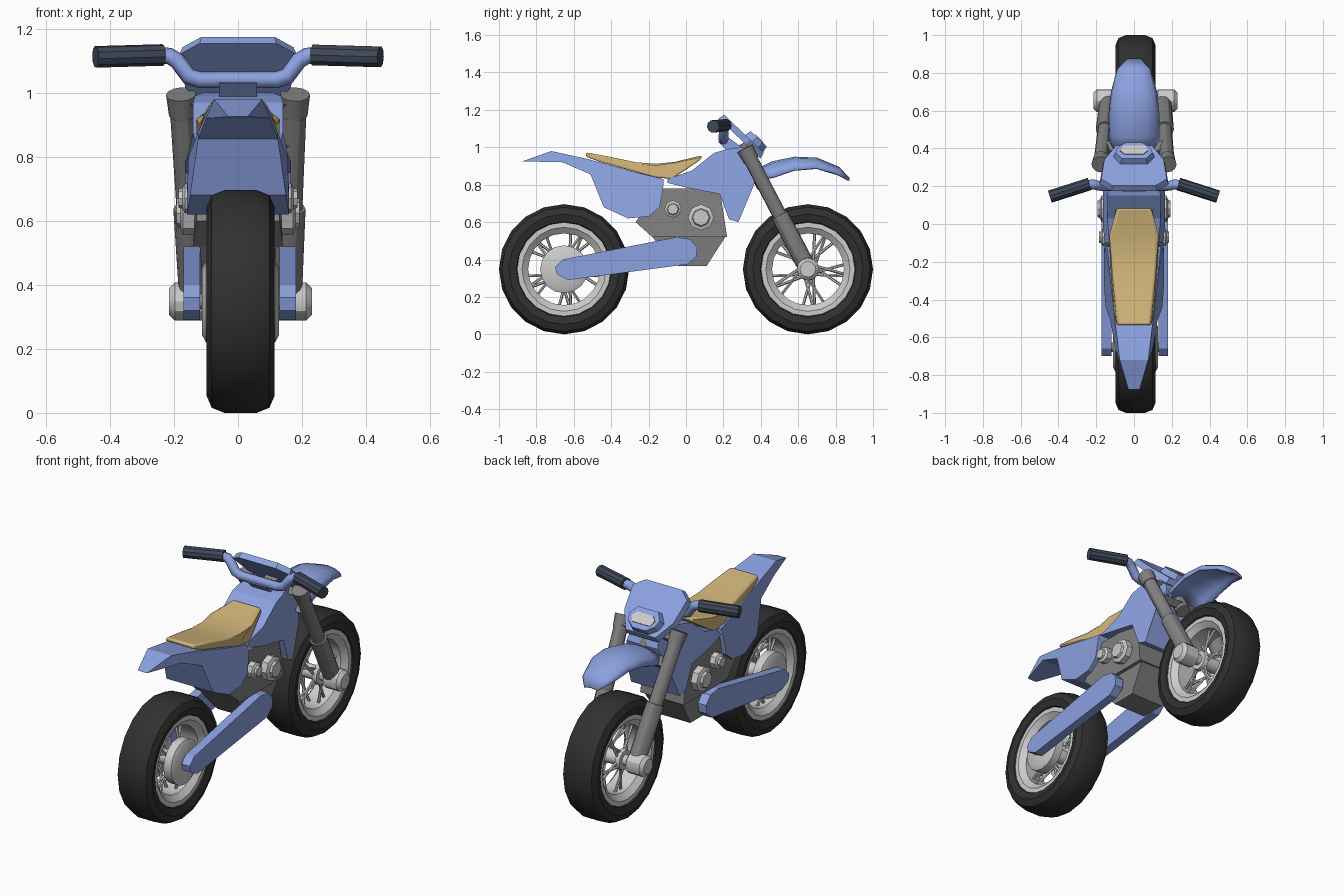
import bpy, bmesh
from math import sin, cos, pi, radians
from mathutils import Vector

if "Cube" in bpy.data.objects:
    bpy.data.objects.remove(bpy.data.objects["Cube"])


def material(name, rgb):
    m = bpy.data.materials.new(name)
    m.diffuse_color = (*rgb, 1)
    m.use_nodes = True
    m.node_tree.nodes["Principled BSDF"].inputs["Base Color"].default_value = m.diffuse_color
    return m


BLUE = material("blue", (0.26, 0.36, 0.75))
TAN = material("tan", (0.63, 0.46, 0.19))
RUBBER = material("rubber", (0.03, 0.03, 0.03))
GRIP = material("grip", (0.05, 0.065, 0.1))
STEEL = material("steel", (0.22, 0.22, 0.22))
ALLOY = material("alloy", (0.55, 0.55, 0.55))


def finish(name, verts, faces, mat, angle=30):
    me = bpy.data.meshes.new(name)
    me.from_pydata([tuple(v) for v in verts], [], faces)
    bm = bmesh.new()
    bm.from_mesh(me)
    bmesh.ops.remove_doubles(bm, verts=bm.verts, dist=1e-5)
    bmesh.ops.recalc_face_normals(bm, faces=bm.faces)
    bm.to_mesh(me)
    bm.free()
    if angle:
        me.shade_smooth()
        me.set_sharp_from_angle(angle=radians(angle))
    me.materials.append(mat)
    ob = bpy.data.objects.new(name, me)
    bpy.context.collection.objects.link(ob)
    return ob


def prism(a, b):
    """Vertices and faces joining two matching outlines, capped."""
    n = len(a)
    sides = [(i, (i + 1) % n, n + (i + 1) % n, n + i) for i in range(n)]
    return a + b, sides + [tuple(range(n)), tuple(range(n, 2 * n))]


def slab(name, profile, mat, x=0, bevel=0):
    """Side profile of (y, z, half width) points, spanning x - w to x + w."""
    v, f = prism([(x - w, y, z) for y, z, w in profile], [(x + w, y, z) for y, z, w in profile])
    ob = finish(name, v, f, mat, 25 if bevel else 0)
    if bevel:
        m = ob.modifiers.new("bevel", 'BEVEL')
        m.width, m.segments, m.angle_limit = bevel, 2, radians(40)
    return ob


def lathe(name, profile, origin, axis, mat, seg=16, ring=False):
    """Revolve (distance along axis, radius) points around an axis."""
    rot = Vector((1, 0, 0)).rotation_difference(Vector(axis).normalized())
    n = len(profile)
    verts = [Vector(origin) + rot @ Vector((t, r * cos(2 * pi * k / seg), r * sin(2 * pi * k / seg)))
             for k in range(seg) for t, r in profile]
    faces = []
    for k in range(seg):
        a, b = k * n, (k + 1) % seg * n
        faces += [(a + i, a + (i + 1) % n, b + (i + 1) % n, b + i) for i in range(n if ring else n - 1)]
    return finish(name, verts, faces, mat)


def rod(name, p, q, r, mat, seg=12, r2=None):
    d = Vector(q) - Vector(p)
    return lathe(name, [(0, 0), (0, r), (d.length, r2 or r), (d.length, 0)], p, d, mat, seg)


def mirrored(half):
    return half + [(-t, r) for t, r in reversed(half)]


# wheels: tyre, rim, crossed spokes and hub
WX, WZ = 0.008, 0.348
for label, wy, hub_r in (("rear", -0.652, 0.128), ("front", 0.652, 0.06)):
    c = Vector((WX, wy, WZ))
    lathe(label + "_tyre", mirrored([(0.07, 0.24), (0.095, 0.255), (0.106, 0.295), (0.09, 0.332), (0.05, 0.348)]),
          c, (1, 0, 0), RUBBER, 20, True)
    lathe(label + "_rim", mirrored([(0.06, 0.192), (0.088, 0.225), (0.088, 0.255)]),
          c, (1, 0, 0), ALLOY, 20, True)
    for i in range(20):
        side = 1 if i % 2 else -1
        lean = 0.45 if i // 2 % 2 else -0.45
        a = 2 * pi * i / 20
        p = c + Vector((side * 0.055, 0.05 * cos(a), 0.05 * sin(a)))
        q = c + Vector((side * 0.025, 0.2 * cos(a + lean), 0.2 * sin(a + lean)))
        rod(label + "_spoke", p, q, 0.008, ALLOY, 6)
    lathe(label + "_hub", mirrored([(0.075, 0), (0.075, 0.055), (0.05, 0.06), (0.045, 0.04)]),
          c, (1, 0, 0), ALLOY, 16)
    if label == "rear":
        for s in (-1, 1):
            lathe("rear_brake_drum", [(0.06, 0), (0.06, hub_r), (0.108, hub_r), (0.12, 0.105), (0.12, 0)],
                  c, (s, 0, 0), ALLOY, 16)
        rod("rear_axle", c - Vector((0.16, 0, 0)), c + Vector((0.16, 0, 0)), 0.025, STEEL)
    else:
        lathe("front_axle", mirrored([(0.223, 0), (0.223, 0.042), (0.205, 0.06), (0.12, 0.06), (0.1, 0.03)]),
              c, (1, 0, 0), ALLOY, 12)

for s in (-1, 1):
    # fork legs: collar, upper tube, lower sleeve
    top, bottom = Vector((s * 0.178, 0.315, 0.995)), Vector((s * 0.143 + WX, 0.652, 0.348))
    d = bottom - top
    rod("fork_collar", top, top + d * 0.1, 0.047, STEEL, r2=0.042)
    rod("fork_upper_tube", top, top + d * 0.62, 0.038, STEEL)
    rod("fork_lower_tube", top + d * 0.55, bottom + d * 0.03, 0.048, STEEL)
    # swingarm
    slab("swingarm", [(-0.70, 0.36, 0.026), (-0.66, 0.40, 0.026), (-0.05, 0.52, 0.026), (0.02, 0.51, 0.026),
                      (0.06, 0.465, 0.026), (0.055, 0.415, 0.026), (0.01, 0.375, 0.026),
                      (-0.63, 0.29, 0.026), (-0.69, 0.32, 0.026)], BLUE, s * 0.15 + 0.005)
    # engine side caps
    for y, z, r, e in ((0.08, 0.625, 0.07, 0.192), (-0.07, 0.67, 0.046, 0.186)):
        lathe("engine_cap", [(0.1, 0), (0.1, r), (e - 0.02, r), (e - 0.012, r * 0.7), (e, r * 0.62), (e, 0)],
              (0, y, z), (s, 0, 0), ALLOY, 8)
    # grips
    rod("grip", (s * 0.235, 0.212, 1.118), (s * 0.445, 0.145, 1.112), 0.034, GRIP, 10)

# steering clamps and stem
for t in (0.05, 0.25):
    p = Vector((0, 0.315, 0.995)) + Vector((0, 0.337, -0.647)) * t
    slab("fork_clamp", [(p.y - 0.04, p.z + 0.0, 0.16), (p.y - 0.01, p.z + 0.03, 0.16),
                        (p.y + 0.04, p.z, 0.16), (p.y + 0.01, p.z - 0.03, 0.16)], STEEL)
rod("steering_stem", (0, 0.3, 1.02), (0, 0.42, 0.79), 0.04, STEEL)

# handlebar
cu = bpy.data.curves.new("handlebar", 'CURVE')
cu.dimensions, cu.bevel_depth, cu.bevel_resolution, cu.use_fill_caps = '3D', 0.026, 2, True
half = [(0.12, 0.2, 1.04), (0.155, 0.2, 1.052), (0.19, 0.203, 1.1), (0.215, 0.21, 1.115), (0.26, 0.205, 1.117)]
path = [(-x, y, z) for x, y, z in reversed(half)] + half
sp = cu.splines.new('POLY')
sp.points.add(len(path) - 1)
for pt, co in zip(sp.points, path):
    pt.co = (*co, 1)
cu.materials.append(BLUE)
bpy.context.collection.objects.link(bpy.data.objects.new("handlebar", cu))
slab("handlebar_mount", [(0.17, 1.03, 0.06), (0.23, 1.05, 0.06), (0.34, 0.97, 0.06), (0.24, 0.96, 0.06)], BLUE)


# front plate with headlight, on a sloping plane
def panel(name, half, low, high, shrink, mat):
    down, up = Vector((0, 0.72, -0.69)), Vector((0, 0.69, 0.72))
    pts = half + [(-x, t) for x, t in reversed(half)]
    mid = sum(t for _, t in half) / len(half)
    top = Vector((0, 0.185, 1.165))
    a = [top + Vector((x, 0, 0)) + down * t + up * low for x, t in pts]
    b = [top + Vector((x * shrink, 0, 0)) + down * (mid + (t - mid) * shrink) + up * high for x, t in pts]
    finish(name, *prism(a, b), mat, 0)


panel("front_plate", [(0.12, 0), (0.183, 0.05), (0.165, 0.2), (0.1, 0.31)], -0.015, 0.02, 0.95, BLUE)
panel("headlight_housing", [(0.075, 0.16), (0.115, 0.215), (0.1, 0.26), (0.05, 0.3)], 0.0, 0.055, 0.85, BLUE)
panel("headlight_lens", [(0.05, 0.2), (0.075, 0.225), (0.06, 0.262)], 0.03, 0.06, 0.97, ALLOY)

# engine
slab("engine_block", [(-0.27, 0.6, 0.13), (-0.14, 0.78, 0.13), (0.18, 0.78, 0.13), (0.22, 0.52, 0.14),
                      (-0.18, 0.52, 0.14)], STEEL)
slab("engine_sump", [(-0.18, 0.52, 0.12), (0.21, 0.52, 0.12), (0.11, 0.365, 0.105), (-0.04, 0.365, 0.105)], STEEL)

# tank with side shrouds
slab("tank", [(-0.1, 0.83, 0.13), (0.03, 0.875, 0.14), (0.15, 0.97, 0.14), (0.22, 0.99, 0.135),
              (0.30, 1.0, 0.11), (0.38, 0.95, 0.09), (0.40, 0.90, 0.10), (0.36, 0.79, 0.14),
              (0.28, 0.60, 0.155), (0.23, 0.615, 0.16), (0.18, 0.75, 0.165), (0.0, 0.785, 0.165),
              (-0.1, 0.81, 0.155)], BLUE)

# tail and side panels
slab("tail", [(-0.875, 0.925, 0.03), (-0.72, 0.98, 0.075), (-0.52, 0.936, 0.1), (-0.3, 0.875, 0.125),
              (-0.12, 0.83, 0.14), (-0.12, 0.80, 0.155), (-0.14, 0.68, 0.16), (-0.2, 0.63, 0.16),
              (-0.31, 0.62, 0.16), (-0.44, 0.68, 0.15), (-0.51, 0.855, 0.125), (-0.66, 0.92, 0.1)], BLUE)

# seat
slab("seat", [(-0.535, 0.973, 0.085), (-0.4, 0.948, 0.1), (-0.27, 0.92, 0.113), (-0.16, 0.912, 0.12),
              (-0.06, 0.922, 0.122), (0.085, 0.957, 0.085), (0.08, 0.935, 0.1), (-0.075, 0.83, 0.132),
              (-0.17, 0.84, 0.132), (-0.46, 0.922, 0.11), (-0.535, 0.95, 0.095)], TAN, bevel=0.01)

# front fender: arched sections of (y, crown z, half width, side drop)
rows = [(0.38, 0.885, 0.115, 0.05), (0.46, 0.925, 0.135, 0.085), (0.58, 0.95, 0.135, 0.07),
        (0.70, 0.945, 0.122, 0.055), (0.82, 0.895, 0.09, 0.04), (0.875, 0.835, 0.04, 0.01)]
N = 7
verts = [(w * sin(a), y, z - drop * (1 - cos(a))) for y, z, w, drop in rows
         for a in (pi / 2 * (2 * k / (N - 1) - 1) for k in range(N))]
faces = [(r * N + k, r * N + k + 1, (r + 1) * N + k + 1, (r + 1) * N + k)
         for r in range(len(rows) - 1) for k in range(N - 1)]
fender = finish("front_fender", verts, faces, BLUE, 40)
m = fender.modifiers.new("thickness", 'SOLIDIFY')
m.thickness, m.offset = 0.012, -1
